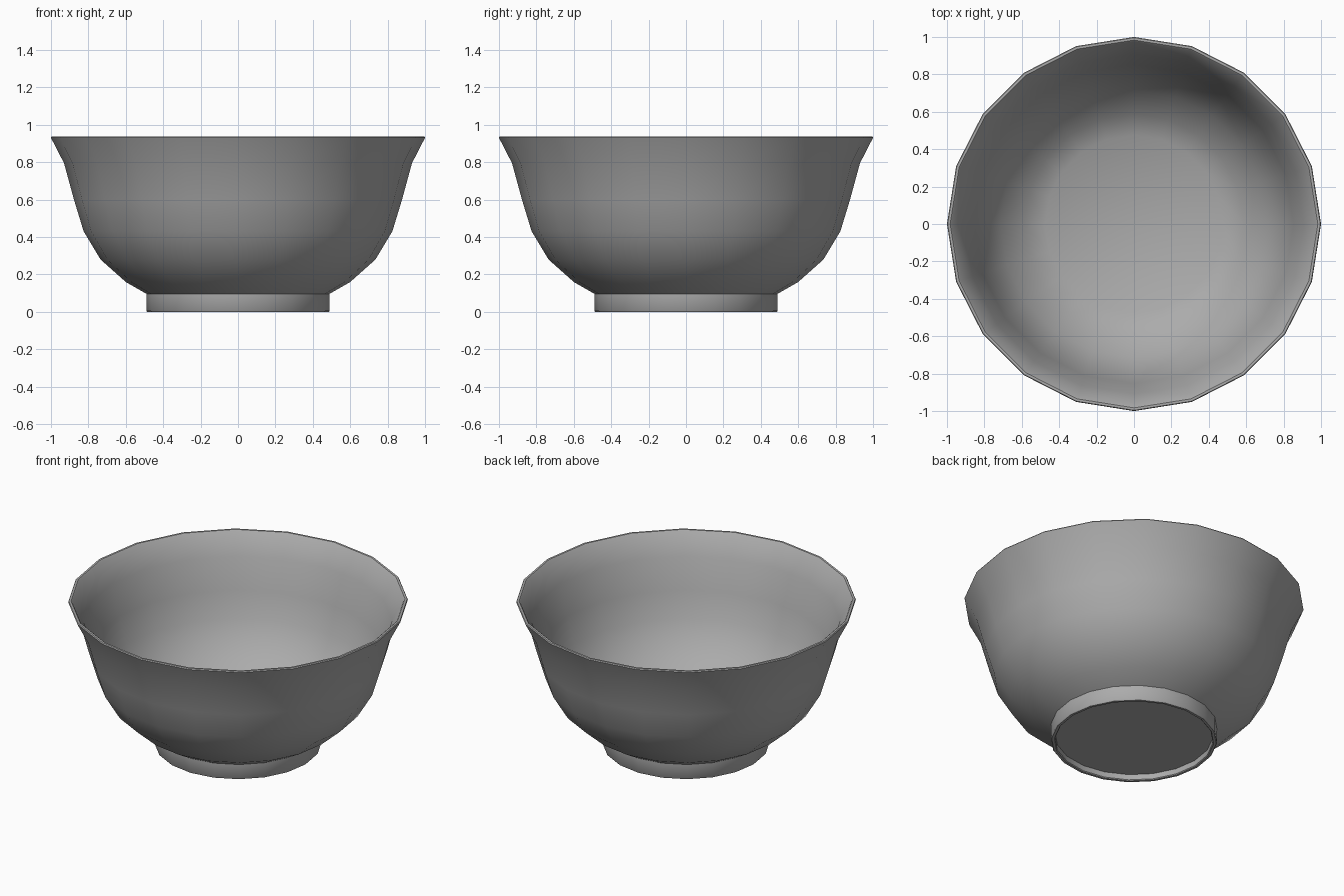
import bpy
import bmesh
import math

SEGMENTS = 20

cube = bpy.data.objects.get("Cube")
if cube:
    bpy.data.objects.remove(cube, do_unlink=True)

grey = bpy.data.materials.new("grey_ceramic")
grey.use_nodes = True
colour = (0.41, 0.41, 0.41, 1)
grey.diffuse_color = colour
grey.node_tree.nodes["Principled BSDF"].inputs["Base Color"].default_value = colour


def lathe(name, profile):
    """Turn a (radius, height) profile around z; zero radius closes on the axis."""
    bm = bmesh.new()
    rings = []
    for r, z in profile:
        if r == 0:
            rings.append([bm.verts.new((0, 0, z))] * SEGMENTS)
            continue
        angles = [math.tau * i / SEGMENTS for i in range(SEGMENTS)]
        rings.append([bm.verts.new((r * math.cos(a), r * math.sin(a), z)) for a in angles])
    for low, high in zip(rings, rings[1:]):
        for i in range(SEGMENTS):
            j = (i + 1) % SEGMENTS
            corners = dict.fromkeys((low[i], low[j], high[j], high[i]))
            bm.faces.new(list(corners))
    bmesh.ops.recalc_face_normals(bm, faces=bm.faces[:])
    mesh = bpy.data.meshes.new(name)
    bm.to_mesh(mesh)
    bm.free()
    mesh.materials.append(grey)
    obj = bpy.data.objects.new(name, mesh)
    bpy.context.collection.objects.link(obj)
    bpy.ops.object.select_all(action="DESELECT")
    obj.select_set(True)
    bpy.context.view_layer.objects.active = obj
    bpy.ops.object.shade_smooth_by_angle(angle=math.radians(40))
    return obj


# Recessed underside and foot ring
foot = [(0, 0.04), (0.465, 0.04), (0.465, 0.005), (0.47, 0),
        (0.485, 0), (0.49, 0.006), (0.49, 0.097)]
# Flared outer wall
outer = [(0.6, 0.16), (0.735, 0.28), (0.825, 0.43), (0.877, 0.6),
         (0.93, 0.795), (0.997, 0.925)]
# Thin rounded rim
rim = [(1, 0.932), (0.996, 0.938), (0.983, 0.938), (0.976, 0.932)]
# Inner wall and floor
inner = [(0.908, 0.8), (0.853, 0.605), (0.802, 0.442), (0.715, 0.3),
         (0.587, 0.187), (0.475, 0.13), (0, 0.125)]

lathe("bowl", foot + outer + rim + inner)
